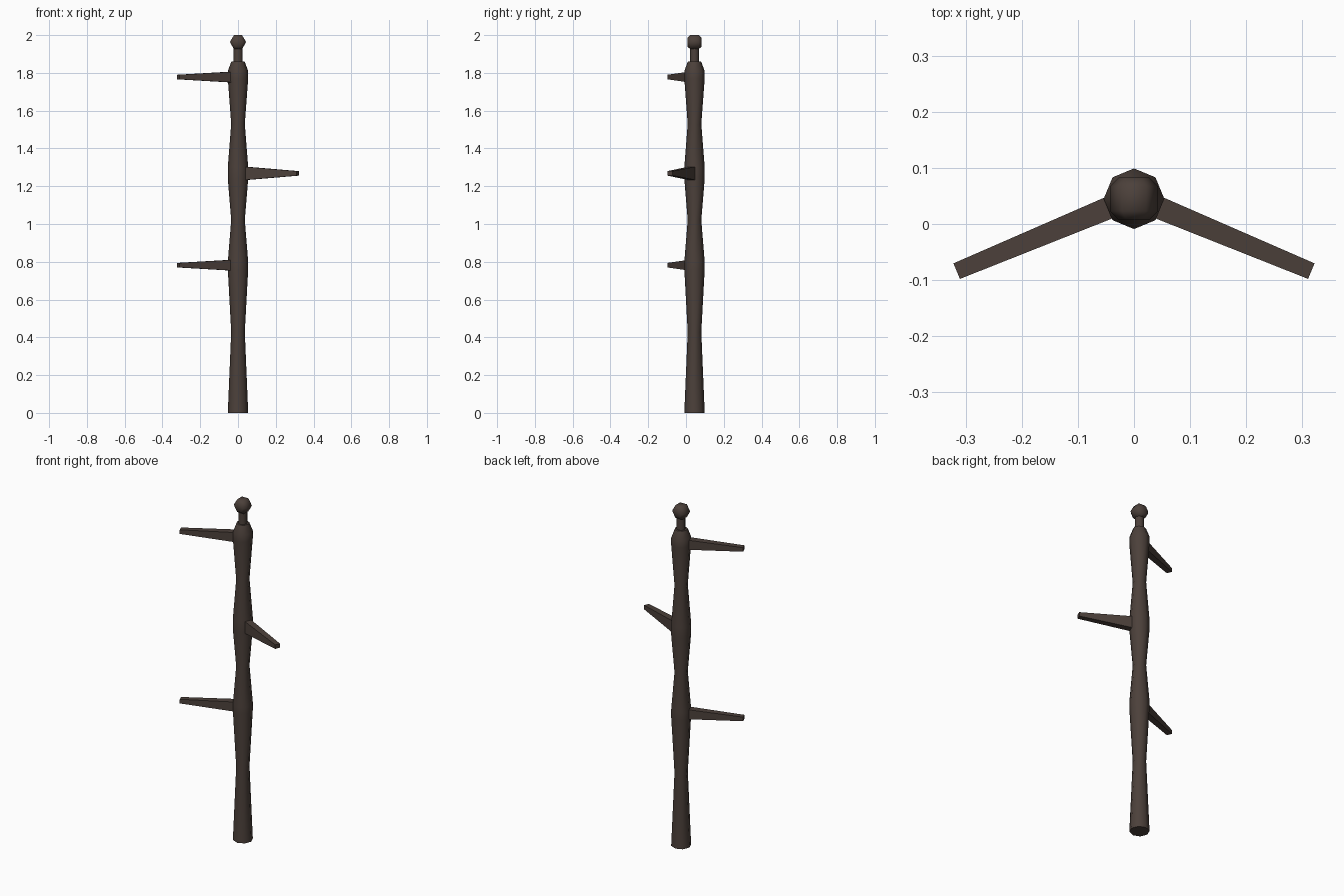
import bpy, bmesh, math
from mathutils import Vector, Matrix

cube = bpy.data.objects.get("Cube")
if cube:
    bpy.data.objects.remove(cube, do_unlink=True)

COLOUR = (0.072, 0.052, 0.043, 1)
wood = bpy.data.materials.new("dark_brown")
wood.use_nodes = True
wood.diffuse_color = COLOUR
bsdf = wood.node_tree.nodes["Principled BSDF"]
bsdf.inputs["Base Color"].default_value = COLOUR
bsdf.inputs["Roughness"].default_value = 0.8

AXIS_Y = 0.045  # the pole stands slightly behind the centre


def finish(name, bm, smooth=None):
    bmesh.ops.recalc_face_normals(bm, faces=bm.faces)
    mesh = bpy.data.meshes.new(name)
    bm.to_mesh(mesh)
    bm.free()
    mesh.materials.append(wood)
    obj = bpy.data.objects.new(name, mesh)
    bpy.context.collection.objects.link(obj)
    if smooth:
        bpy.ops.object.select_all(action='DESELECT')
        obj.select_set(True)
        bpy.context.view_layer.objects.active = obj
        bpy.ops.object.shade_smooth_by_angle(angle=math.radians(smooth))
    return obj


def loft(bm, rings):
    """Skin a list of point rings and close both ends."""
    loops = [[bm.verts.new(p) for p in ring] for ring in rings]
    n = len(loops[0])
    for a, b in zip(loops, loops[1:]):
        for i in range(n):
            j = (i + 1) % n
            bm.faces.new((a[i], a[j], b[j], b[i]))
    bm.faces.new(loops[0])
    bm.faces.new(loops[-1])


def turned(name, profile, sides, matrix, smooth):
    """Turn a (radius, height) profile around the local z axis."""
    bm = bmesh.new()
    rings = []
    for r, h in profile:
        angles = [math.tau * i / sides for i in range(sides)]
        rings.append([matrix @ Vector((r * math.cos(a), r * math.sin(a), h)) for a in angles])
    loft(bm, rings)
    return finish(name, bm, smooth)


upright = Matrix.Translation((0, AXIS_Y, 0))

# Pole with alternating waists and bulges
turned("pole", [(0.054, 0), (0.036, 0.43), (0.054, 0.76), (0.054, 0.80),
                (0.036, 1.02), (0.054, 1.24), (0.054, 1.30), (0.036, 1.53),
                (0.054, 1.77), (0.054, 1.81), (0.035, 1.86)], 8, upright, 50)

# Neck and knob
turned("neck", [(0.024, 1.84), (0.024, 1.94)], 8, upright, 50)
knob_frame = Matrix.Translation((0, AXIS_Y, 1.963)) @ Matrix.Rotation(math.pi / 2, 4, 'X')
turned("knob", [(0.027, -0.038), (0.043, -0.022), (0.043, 0.022), (0.027, 0.038)],
       6, knob_frame, 65)


# Tapered pegs slanting forward on alternate sides
def peg(name, side, z, base_height, tip_height):
    start = Vector((side * 0.042, 0.030, z))
    tip = Vector((side * 0.316, -0.084, z))
    across = (tip - start).normalized().cross(Vector((0, 0, 1)))
    bm = bmesh.new()
    rings = []
    for centre, width, height in ((start, 0.040, base_height), (tip, 0.030, tip_height)):
        rings.append([centre + across * (u * width / 2) + Vector((0, 0, v * height / 2))
                      for u, v in ((-1, -1), (1, -1), (1, 1), (-1, 1))])
    loft(bm, rings)
    return finish(name, bm)


peg("lower_right_peg", -1, 0.782, 0.056, 0.024)
peg("middle_left_peg", 1, 1.268, 0.070, 0.024)
peg("upper_right_peg", -1, 1.778, 0.056, 0.024)
